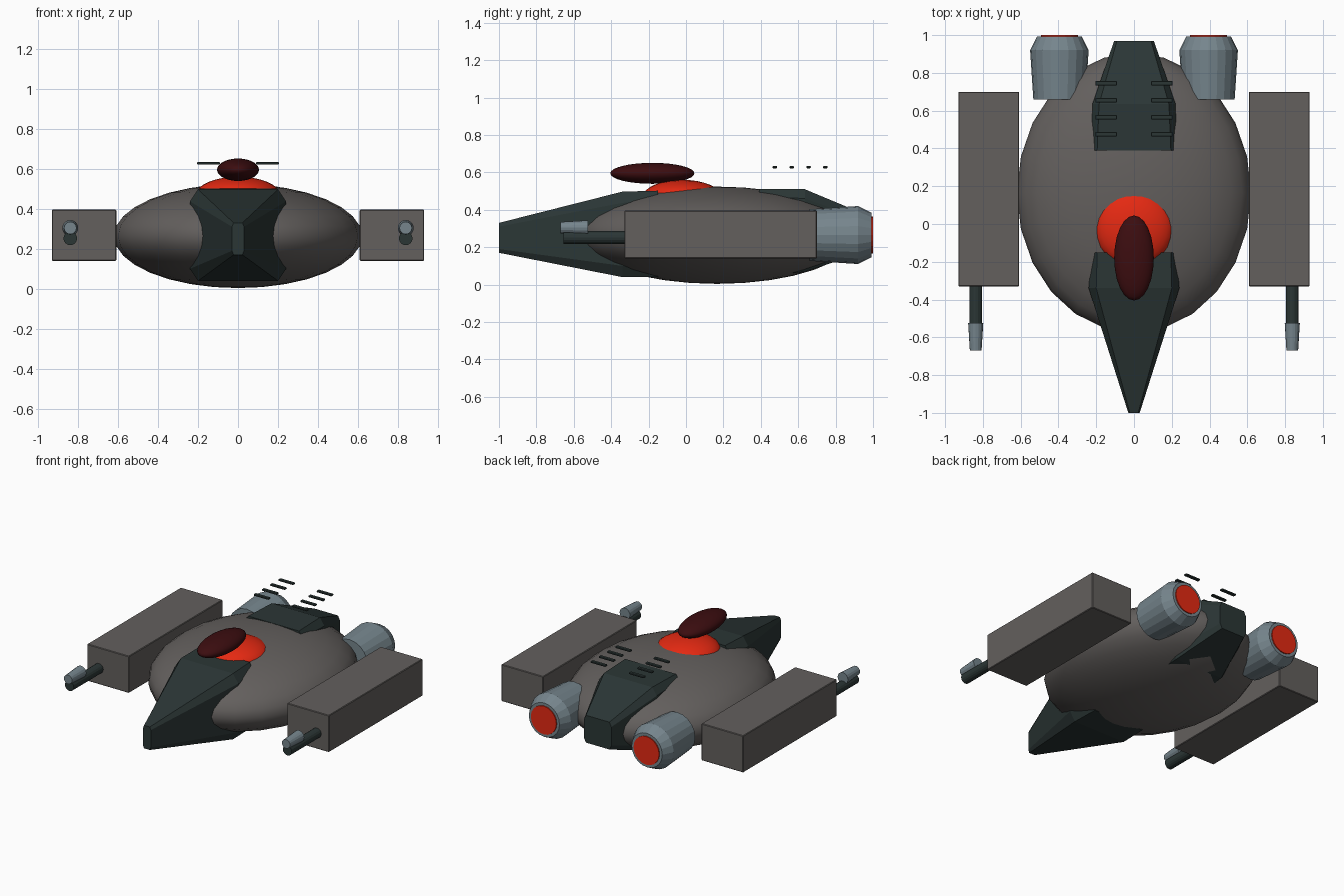
import bpy, bmesh, math
from mathutils import Matrix

if "Cube" in bpy.data.objects:
    bpy.data.objects.remove(bpy.data.objects["Cube"])


def material(name, rgb):
    m = bpy.data.materials.new(name)
    m.diffuse_color = (*rgb, 1)
    m.use_nodes = True
    m.node_tree.nodes["Principled BSDF"].inputs["Base Color"].default_value = m.diffuse_color
    return m


GREY = material("warm grey hull", (0.125, 0.115, 0.11))
DARK = material("dark green grey", (0.024, 0.037, 0.036))
STEEL = material("blue grey steel", (0.18, 0.235, 0.265))
RED = material("bright red", (0.78, 0.022, 0.006))
MAROON = material("dark maroon", (0.045, 0.004, 0.005))


def finish(name, bm, mat, smooth=None):
    bmesh.ops.recalc_face_normals(bm, faces=bm.faces[:])
    me = bpy.data.meshes.new(name)
    bm.to_mesh(me)
    bm.free()
    me.materials.append(mat)
    ob = bpy.data.objects.new(name, me)
    bpy.context.collection.objects.link(ob)
    if smooth:
        bpy.ops.object.select_all(action='DESELECT')
        ob.select_set(True)
        bpy.context.view_layer.objects.active = ob
        bpy.ops.object.shade_smooth_by_angle(angle=math.radians(smooth))
    return ob


def ellipsoid(name, centre, radii, mat, seg=24, rings=16):
    bm = bmesh.new()
    mtx = Matrix.Translation(centre) @ Matrix.Diagonal((*radii, 1))
    bmesh.ops.create_uvsphere(bm, u_segments=seg, v_segments=rings, radius=1, matrix=mtx)
    return finish(name, bm, mat, 60)


def box(name, lo, hi, mat, bevel=0.0):
    bm = bmesh.new()
    mid = [(a + b) / 2 for a, b in zip(lo, hi)]
    size = [abs(b - a) for a, b in zip(lo, hi)]
    bmesh.ops.create_cube(bm, size=1, matrix=Matrix.Translation(mid) @ Matrix.Diagonal((*size, 1)))
    if bevel:
        bmesh.ops.bevel(bm, geom=bm.edges[:], offset=bevel, segments=1, affect='EDGES')
    return finish(name, bm, mat)


def loft(name, rings, mat):
    """Skin a list of equal-length point rings and cap both ends."""
    bm = bmesh.new()
    loops = [[bm.verts.new(p) for p in r] for r in rings]
    n = len(loops[0])
    for a, b in zip(loops, loops[1:]):
        for i in range(n):
            j = (i + 1) % n
            bm.faces.new((a[i], a[j], b[j], b[i]))
    bm.faces.new(loops[0])
    bm.faces.new(loops[-1])
    return finish(name, bm, mat)


def chamfered(y, hx, z0, z1, cx, cz):
    """Eight-sided box section at depth y."""
    ix = hx - cx
    return [(ix, y, z1), (hx, y, z1 - cz), (hx, y, z0 + cz), (ix, y, z0),
            (-ix, y, z0), (-hx, y, z0 + cz), (-hx, y, z1 - cz), (-ix, y, z1)]


def turned(name, x, z, profile, mat, n=20):
    """Round part along y from (y, radius) pairs."""
    rings = [[(x + r * math.cos(2 * math.pi * i / n), y, z + r * math.sin(2 * math.pi * i / n))
              for i in range(n)] for y, r in profile]
    return loft(name, rings, mat)


# Main body, dome and canopy
ellipsoid("hull", (0, 0.165, 0.264), (0.62, 0.74, 0.26), GREY)
ellipsoid("dome", (0, -0.02, 0.47), (0.21, 0.21, 0.09), RED)
ellipsoid("canopy", (0, -0.18, 0.595), (0.105, 0.225, 0.056), MAROON)

# Tapered nose and tail wedges sunk into the hull
loft("nose", [chamfered(-1.0, 0.03, 0.17, 0.33, 0.008, 0.02),
              chamfered(-0.34, 0.24, 0.04, 0.497, 0.04, 0.06),
              chamfered(-0.15, 0.225, 0.04, 0.502, 0.03, 0.05)], DARK)
loft("tail", [chamfered(0.39, 0.225, 0.045, 0.512, 0.03, 0.04),
              chamfered(0.635, 0.22, 0.068, 0.51, 0.035, 0.05),
              chamfered(0.97, 0.105, 0.18, 0.37, 0.015, 0.03)], DARK)

for side, s in (("left", -1), ("right", 1)):
    # Side pod with its gun
    box(f"{side}_pod", (s * 0.608, -0.33, 0.14), (s * 0.93, 0.70, 0.396), GREY, 0.004)
    turned(f"{side}_gun_barrel", s * 0.838, 0.252, [(-0.655, 0.034), (-0.31, 0.034)], DARK, 16)
    turned(f"{side}_gun_muzzle", s * 0.838, 0.304, [(-0.67, 0.031), (-0.525, 0.04)], STEEL, 16)
    # Engine with glowing outlet
    turned(f"{side}_engine", s * 0.395, 0.265,
           [(0.66, 0.138), (0.92, 0.155), (0.993, 0.118)], STEEL)
    turned(f"{side}_engine_glow", s * 0.395, 0.265, [(0.992, 0.098), (1.0, 0.098)], RED)
    # Row of thin vent bars above the tail
    for k in range(4):
        y = 0.475 + 0.09 * k
        box(f"{side}_vent_{k + 1}", (s * 0.09, y - 0.012, 0.622), (s * 0.205, y + 0.012, 0.634), DARK, 0.003)
